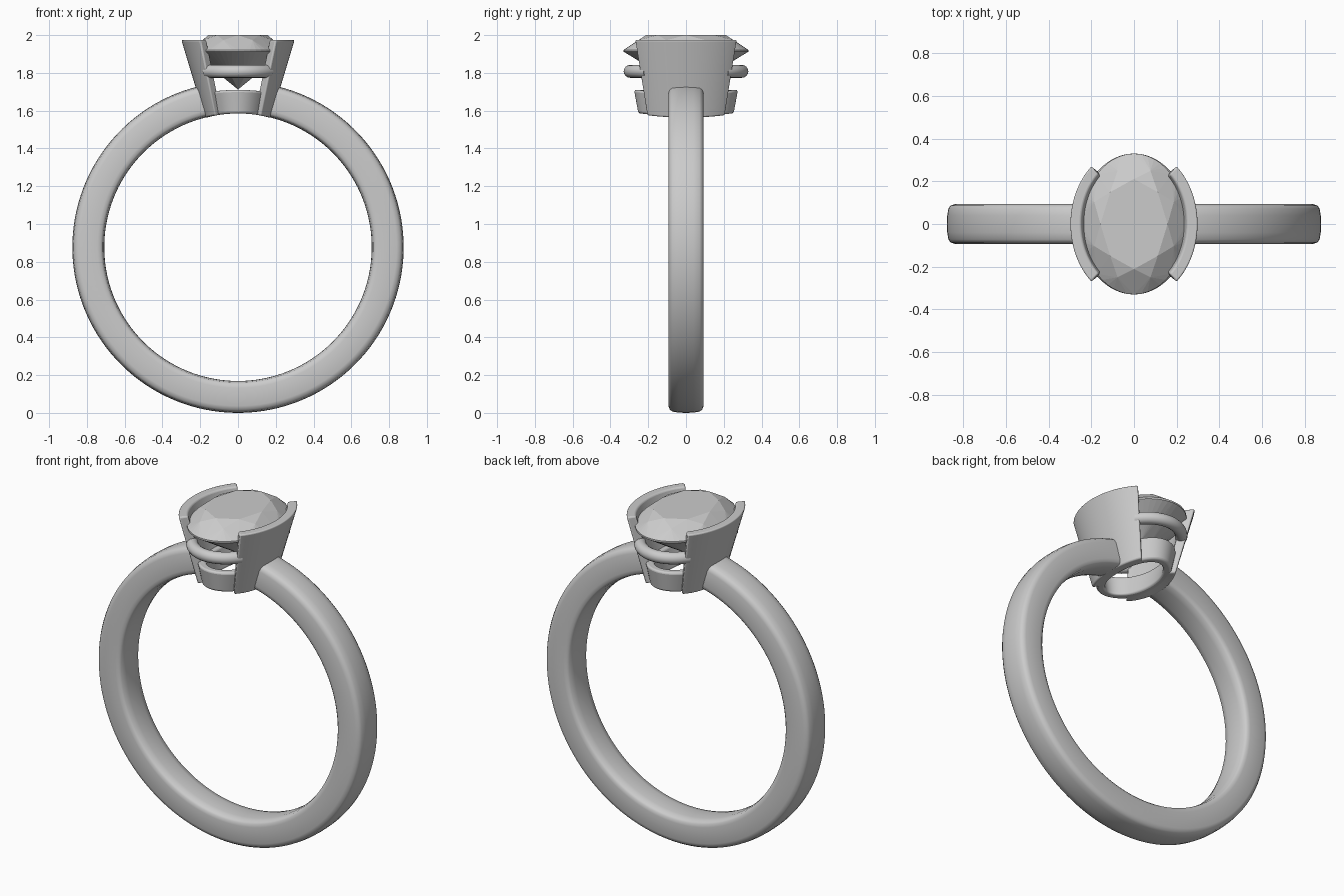
import bpy, bmesh
from math import sin, cos, pi, radians, sqrt

if "Cube" in bpy.data.objects:
    bpy.data.objects.remove(bpy.data.objects["Cube"])

CZ, R_IN, R_OUT = 0.877, 0.708, 0.877   # finger hole centre height, band radii


def finish(name, bm, smooth=True, bevel=0):
    bmesh.ops.recalc_face_normals(bm, faces=bm.faces)
    mesh = bpy.data.meshes.new(name)
    bm.to_mesh(mesh)
    bm.free()
    ob = bpy.data.objects.new(name, mesh)
    bpy.context.collection.objects.link(ob)
    if bevel:
        mod = ob.modifiers.new("rounded_edges", "BEVEL")
        mod.width, mod.segments = bevel, 3
        mod.limit_method, mod.angle_limit = "ANGLE", radians(40)
    if smooth:
        bpy.ops.object.select_all(action="DESELECT")
        ob.select_set(True)
        bpy.context.view_layer.objects.active = ob
        bpy.ops.object.shade_smooth_by_angle(angle=radians(40))
    return ob


def loft(name, sections, closed=False, **kw):
    """Skin a list of closed cross-sections, capping the ends if open."""
    bm = bmesh.new()
    rows = [[bm.verts.new(p) for p in s] for s in sections]
    n, m = len(rows), len(rows[0])
    for i in range(n if closed else n - 1):
        a, b = rows[i], rows[(i + 1) % n]
        for j in range(m):
            k = (j + 1) % m
            bm.faces.new((a[j], a[k], b[k], b[j]))
    if not closed:
        bm.faces.new(rows[0])
        bm.faces.new(rows[-1])
    return finish(name, bm, **kw)


def span(a, b, n):
    return [radians(a + (b - a) * i / n) for i in range(n + 1)]


def finger_z(x):
    return CZ + sqrt(R_IN ** 2 - x * x)


# Band: rounded profile swept around the finger, open under the head
half = [(0, R_OUT), (.04, .8755), (.072, .870), (.086, .860), (.093, .840),
        (.093, .745), (.090, .727), (.080, .716), (.045, .709), (0, R_IN)]
profile = half + [(-y, r) for y, r in half[-2:0:-1]]
loft("band", [[(r * sin(t), y, CZ + r * cos(t)) for y, r in profile]
              for t in span(13.5, 346.5, 120)])


def wall_point(t, z, inset, top, bottom):
    """Point on a tapered ellipse; top and bottom are (z, a, b)."""
    f = (z - bottom[0]) / (top[0] - bottom[0])
    a = bottom[1] + f * (top[1] - bottom[1]) - inset
    b = bottom[2] + f * (top[2] - bottom[2]) - inset
    return (a * cos(t), b * sin(t), z)


def shell_section(t, thick, top, bottom, z_top):
    """Four corners of an elliptical wall whose foot follows the finger hole."""
    pts = []
    for inset in (0, thick):
        foot = wall_point(t, 1.58, inset, top, bottom)
        zb = finger_z(foot[0])
        zt = z_top if z_top else zb + 0.125
        pair = [wall_point(t, z, inset, top, bottom) for z in (zb, zt)]
        pts += pair if inset == 0 else pair[::-1]
    return pts


# Half-bezel side walls
TOP, BOTTOM = (1.975, .300, .366), (1.575, .180, .280)
for name, mid in (("right_bezel_wall", 0), ("left_bezel_wall", 180)):
    loft(name, [shell_section(t, .052, TOP, BOTTOM, 1.975)
                for t in span(mid - 48, mid + 48, 36)], bevel=.016)

# Lower gallery ring under the stone
loft("lower_gallery_ring",
     [shell_section(t, .048, (1.71, .188, .275), (1.585, .158, .252), None)
      for t in span(0, 360, 72)[:-1]], closed=True, bevel=.012)

# Round gallery rails joining the walls at front and back
for name, mid in (("front_rail", 270), ("back_rail", 90)):
    rail = []
    for t in span(mid - 46, mid + 46, 36):
        a, b, r = .222, .296, .034
        nx, ny = cos(t) / a, sin(t) / b
        d = sqrt(nx * nx + ny * ny)
        rail.append([(a * cos(t) + r * cos(u) * nx / d,
                      b * sin(t) + r * cos(u) * ny / d,
                      1.808 + r * sin(u)) for u in span(0, 360, 16)[:-1]])
    loft(name, rail)

# Oval brilliant stone: facet points wrapped in a convex hull
bm = bmesh.new()


def stone_ring(n, r, z, turn=0):
    for i in range(n):
        t = 2 * pi * i / n + turn
        bm.verts.new((.246 * r * cos(t), .330 * r * sin(t), z))


GIRDLE, TABLE = 1.922, .64
crown, depth, eighth = .076, .200, pi / 8
stone_ring(8, TABLE, GIRDLE + crown + .002)
stone_ring(8, .82, GIRDLE + crown * (1 - .82 * cos(eighth)) / (1 - TABLE), eighth)
stone_ring(48, 1, GIRDLE)
stone_ring(48, 1, GIRDLE - .010)
stone_ring(8, .32, GIRDLE - .010 - depth * (1 - .32 * cos(eighth)), eighth)
bm.verts.new((0, 0, GIRDLE - .010 - depth))
bmesh.ops.convex_hull(bm, input=bm.verts[:])
bmesh.ops.dissolve_limit(bm, angle_limit=radians(1), verts=bm.verts[:], edges=bm.edges[:])
finish("oval_stone", bm, smooth=False)
